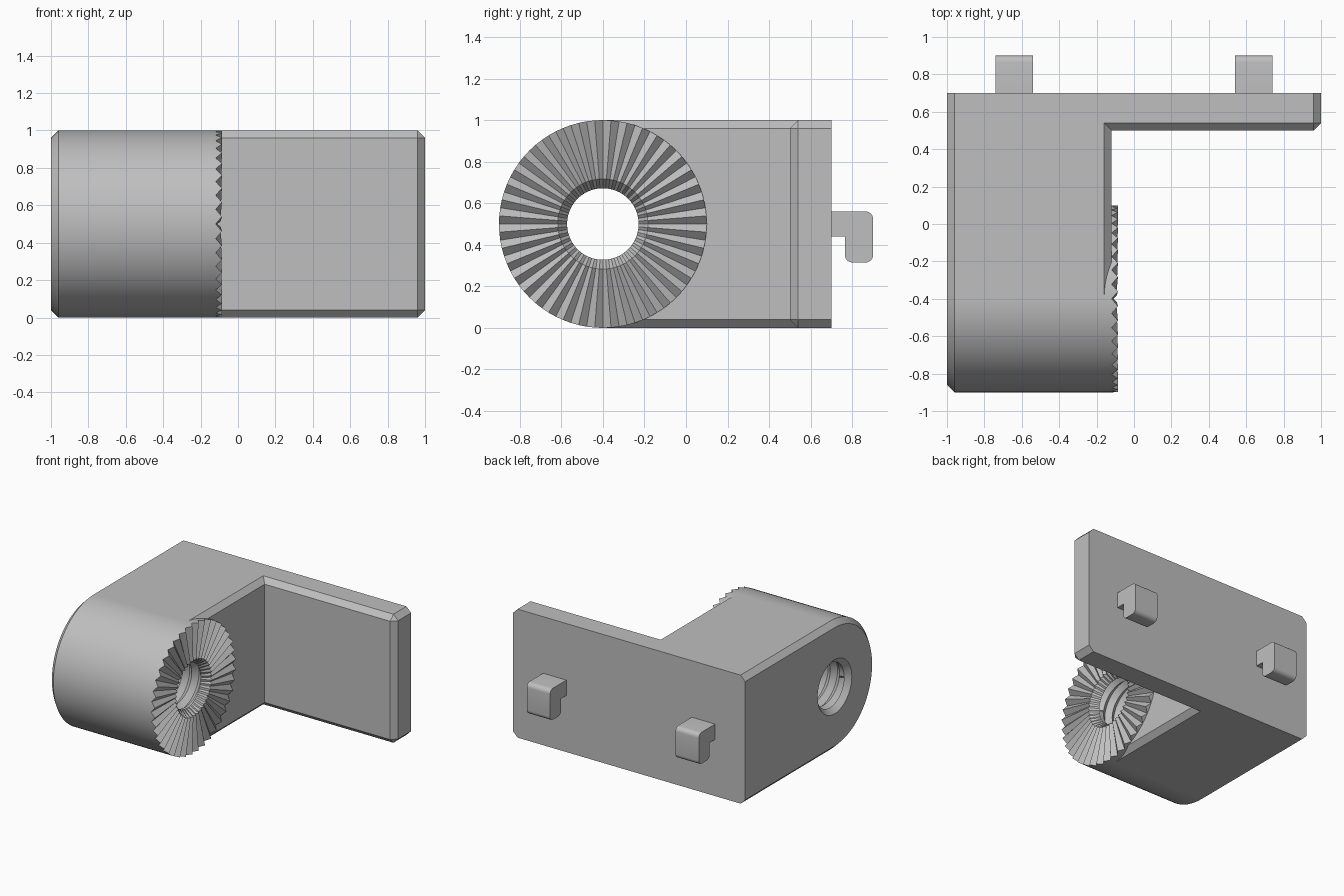
import bpy, bmesh
from math import sin, cos, pi
from mathutils import Matrix

if "Cube" in bpy.data.objects:
    bpy.data.objects.remove(bpy.data.objects["Cube"], do_unlink=True)

grey = bpy.data.materials.new("mid_grey")
grey.use_nodes = True
grey.diffuse_color = (0.52, 0.52, 0.52, 1)
grey.node_tree.nodes["Principled BSDF"].inputs["Base Color"].default_value = grey.diffuse_color

CHAMFER = 0.04
INNER_X = -0.12          # inner face of the arm
AXIS_Y, AXIS_Z = -0.4, 0.5
TEETH = 40
SEGS = TEETH * 2


def finish(bm, name, smooth=True):
    bmesh.ops.recalc_face_normals(bm, faces=bm.faces)
    mesh = bpy.data.meshes.new(name)
    bm.to_mesh(mesh)
    bm.free()
    mesh.materials.append(grey)
    ob = bpy.data.objects.new(name, mesh)
    bpy.context.collection.objects.link(ob)
    bpy.ops.object.select_all(action='DESELECT')
    ob.select_set(True)
    bpy.context.view_layer.objects.active = ob
    if smooth:
        bpy.ops.object.shade_smooth_by_angle(angle=pi / 6)
    return ob


def prism(points, direction):
    """Extrude a closed outline of 3D points along a direction."""
    bm = bmesh.new()
    face = bm.faces.new([bm.verts.new(p) for p in points])
    res = bmesh.ops.extrude_face_region(bm, geom=[face])
    verts = [g for g in res["geom"] if isinstance(g, bmesh.types.BMVert)]
    bmesh.ops.translate(bm, verts=verts, vec=direction)
    bmesh.ops.recalc_face_normals(bm, faces=bm.faces)
    return bm


# L-shaped body: arm and back plate, chamfered except along the back
outline = [(-1, AXIS_Y), (INNER_X, AXIS_Y), (INNER_X, 0.5), (1, 0.5), (1, 0.7), (-1, 0.7)]
bm = prism([(x, y, 0) for x, y in outline], (0, 0, 1))


def chamfered(edge):
    a, b = (v.co for v in edge.verts)
    if abs(a.z - b.z) > 0.5:                       # upright edges
        return a.x > 0.9 and a.y < 0.6
    return not (abs(a.y - b.y) < 0.01 and (a.y > 0.6 or a.y < 0))


bmesh.ops.bevel(bm, geom=[e for e in bm.edges if chamfered(e)], offset=CHAMFER,
                segments=1, affect='EDGES')
body = finish(bm, "bracket_body", smooth=False)

# Clear the space taken by the barrel
bm = bmesh.new()
bmesh.ops.create_cone(bm, cap_ends=True, segments=SEGS, radius1=0.455, radius2=0.455, depth=3,
                      matrix=Matrix.Translation((0, AXIS_Y, AXIS_Z)) @ Matrix.Rotation(pi / 2, 4, 'Y'))
cutter = finish(bm, "barrel_cutter", smooth=False)
cutter.hide_render = True
bpy.context.view_layer.objects.active = body
cut = body.modifiers.new("barrel_space", 'BOOLEAN')
cut.operation = 'DIFFERENCE'
cut.solver = 'EXACT'
cut.object = cutter
bpy.ops.object.modifier_apply(modifier=cut.name)
bpy.data.objects.remove(cutter, do_unlink=True)

# Barrel: rounded arm end with a toothed face and a threaded bore
BORE, ROOT, MOUTH = 0.172, 0.205, 0.217
PITCH, X0, X1 = 0.08, -0.96, -0.16
TURNS = round((X1 - X0) / PITCH)


def ring(x, r):
    return lambda i: (x, r)


def tooth_ring(valley, peak, r):
    return lambda i: (peak if i % 2 else valley, r)


def thread_ring(k):
    def at(i):
        x = X0 + PITCH * (k / 2 + i / SEGS - 1)
        if x <= X0 + 1e-6 or x >= X1 - 1e-6:
            return min(max(x, X0), X1), BORE
        return x, (ROOT if k % 2 else BORE)
    return at


rings = [thread_ring(k) for k in range(2 * TURNS + 3)]
rings += [ring(X1, BORE),
          tooth_ring(-0.11, -0.092, MOUTH),
          tooth_ring(-0.119, -0.086, 0.5),
          ring(-1 + CHAMFER, 0.5),
          ring(-1, 0.5 - CHAMFER),
          ring(-1, 0.21),
          ring(X0, BORE)]
bm = bmesh.new()
grid = []
for place in rings:
    row = []
    for i in range(SEGS + 1):
        x, r = place(i)
        a = 2 * pi * i / SEGS
        row.append(bm.verts.new((x, AXIS_Y + r * cos(a), AXIS_Z + r * sin(a))))
    grid.append(row)
for low, high in zip(grid, grid[1:]):
    for i in range(SEGS):
        bm.faces.new((low[i], low[i + 1], high[i + 1], high[i]))
bmesh.ops.remove_doubles(bm, verts=bm.verts, dist=1e-5)
finish(bm, "toothed_barrel")

# Two mounting hooks on the back
hook = [(0.69, 0.56), (0.9, 0.56), (0.9, 0.315), (0.765, 0.315), (0.765, 0.44), (0.69, 0.44)]
for name, x in (("right_hook", -0.74), ("left_hook", 0.54)):
    bm = prism([(x, y, z) for y, z in hook], (0.2, 0, 0))

    def rounded(edge):
        a, b = (v.co for v in edge.verts)
        return abs(a.x - b.x) > 0.1 and (a.y > 0.85 or a.z < 0.35)

    bmesh.ops.bevel(bm, geom=[e for e in bm.edges if rounded(e)], offset=0.035,
                    segments=6, profile=0.5, affect='EDGES')
    finish(bm, name)
